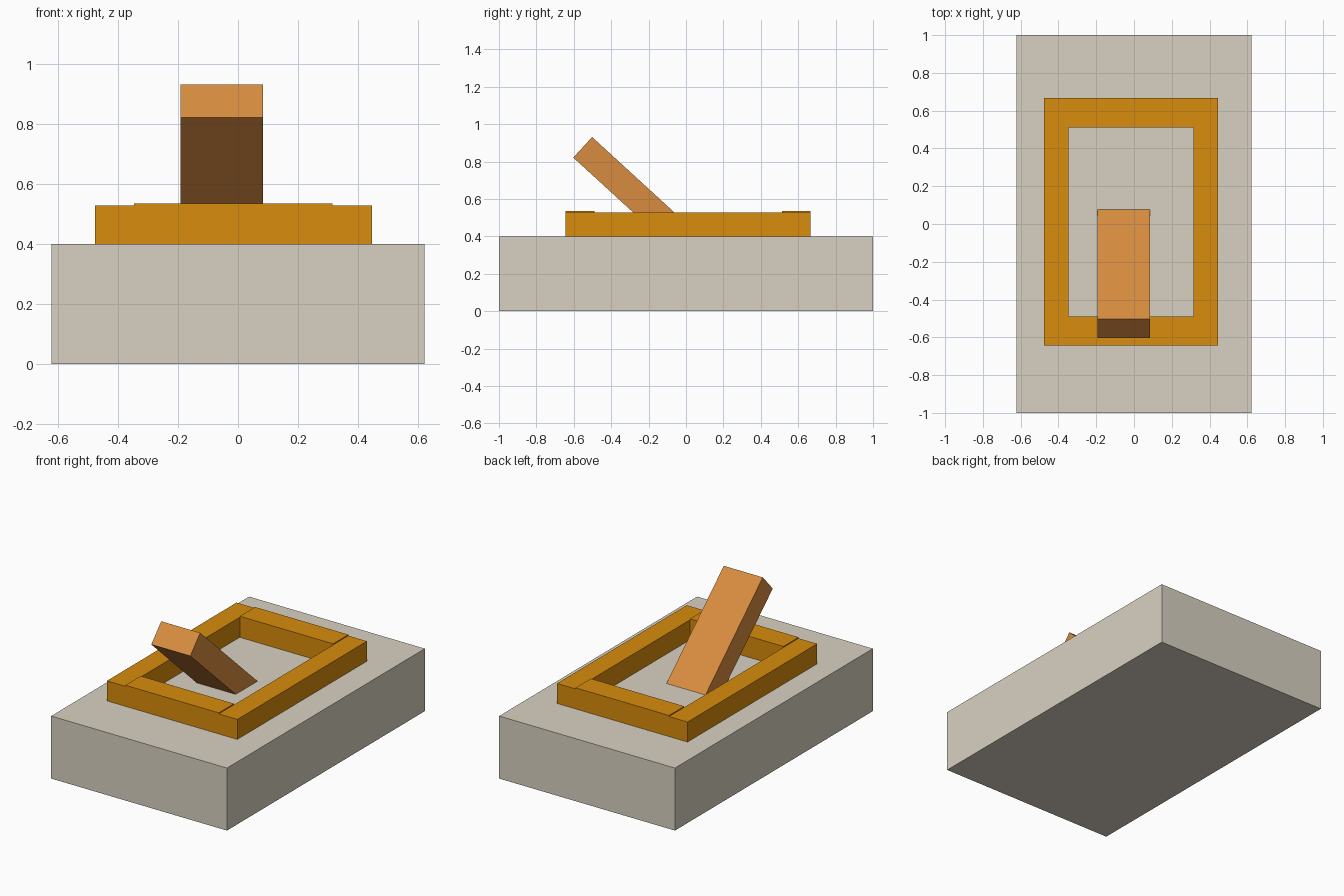
import bpy
from math import radians
from mathutils import Matrix, Vector

cube = bpy.data.objects.get("Cube")
if cube:
    bpy.data.objects.remove(cube, do_unlink=True)


def material(name, rgb):
    mat = bpy.data.materials.new(name)
    mat.use_nodes = True
    mat.diffuse_color = (*rgb, 1)
    mat.node_tree.nodes["Principled BSDF"].inputs["Base Color"].default_value = (*rgb, 1)
    return mat


def box(name, low, high, mat):
    """Axis-aligned box between two corners."""
    low, high = Vector(low), Vector(high)
    bpy.ops.mesh.primitive_cube_add(size=1)
    obj = bpy.context.object
    obj.name = name
    obj.data.transform(Matrix.Translation((low + high) / 2) @ Matrix.Diagonal((*(high - low), 1)))
    obj.data.materials.append(mat)
    return obj


stone = material("pale stone", (0.69, 0.64, 0.54))
amber = material("dark amber", (0.69, 0.264, 0.004))
orange = material("light orange", (0.69, 0.264, 0.051))

# Base block
base_top = 0.4
box("base", (-0.622, -1, 0), (0.622, 1, base_top), stone)

# Frame: long side rails, with slightly taller end rails between them
left, right, front, back = -0.477, 0.446, -0.644, 0.666
rail, end_rail = 0.131, 0.154
for name, x in (("right_rail", left), ("left_rail", right - rail)):
    box(name, (x, front, base_top), (x + rail, back, 0.528), amber)
for name, y in (("front_rail", front), ("back_rail", back - end_rail)):
    box(name, (left + rail, y, base_top), (right - rail, y + end_rail, 0.535), amber)

# Tilted lever, hinged at its upper front edge and sunk into the base
lever = box("lever", (-0.192, 0, -0.149), (0.084, 0.86, 0), orange)
lever.data.transform(Matrix.Translation((0, -0.502, 0.931)) @ Matrix.Rotation(radians(-42.5), 4, "X"))
